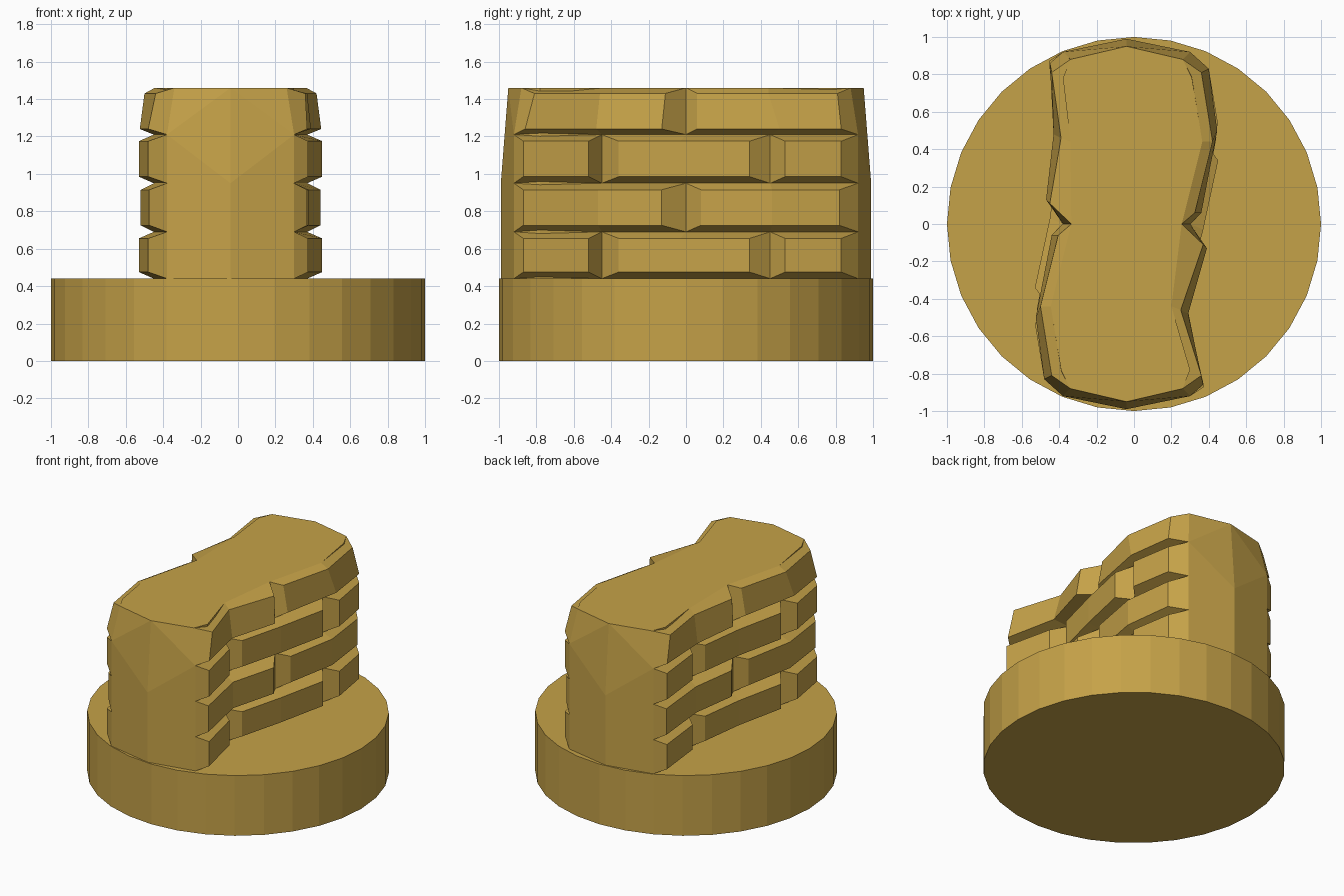
import bpy, bmesh, math

if "Cube" in bpy.data.objects:
    bpy.data.objects.remove(bpy.data.objects["Cube"])

CX = -0.04                                # wall axis in x
Z = [0.44, 0.69, 0.95, 1.21, 1.46]        # course heights

mat = bpy.data.materials.new("ochre_stone")
mat.diffuse_color = (0.56, 0.36, 0.065, 1)
mat.use_nodes = True
mat.node_tree.nodes["Principled BSDF"].inputs["Base Color"].default_value = mat.diffuse_color


def make(name, verts, faces):
    bm = bmesh.new()
    vs = [bm.verts.new(v) for v in verts]
    for f in faces:
        bm.faces.new([vs[i] for i in f])
    bmesh.ops.recalc_face_normals(bm, faces=bm.faces)
    me = bpy.data.meshes.new(name)
    bm.to_mesh(me)
    bm.free()
    me.materials.append(mat)
    ob = bpy.data.objects.new(name, me)
    bpy.context.collection.objects.link(ob)
    return ob


# round pedestal
N = 32
ring = [(math.cos(2 * math.pi * i / N), math.sin(2 * math.pi * i / N)) for i in range(N)]
make("round_base", [(x, y, z) for z in (0, Z[0]) for x, y in ring],
     [tuple(range(N)), tuple(range(N, 2 * N))]
     + [(i, (i + 1) % N, N + (i + 1) % N, N + i) for i in range(N)])


# wall side lines in (distance from axis, y); d widens the waist
def low_line(d):
    return [(.34, .92), (.41, .45), (.34, 0), (.23 + d, -.45), (.34, -.92)]


def top_line(d):
    return [(.30, .88), (.405, .44), (.295, 0), (.24 + d, -.44), (.30, -.88)]


def place(p, s, z):
    return (CX + s * p[0], s * p[1], z)


SIDES = [("right", 1, 0.0), ("left", -1, 0.06)]

# wavy core with pointed, tapering ends
low, mid, top, peaks = [], [], [], []
for _, s, d in SIDES:
    lo, hi = low_line(d), top_line(d)
    lo = lo[:1] + [(.36, .78)] + lo[1:4] + [(.33, -.78)] + lo[4:]
    hi = hi[:1] + [(.35, .78)] + hi[1:4] + [(.34, -.78)] + hi[4:]
    peaks.append(len(low) + len(lo))
    low += [place(p, s, Z[0]) for p in lo] + [place((0, -.99), s, Z[0])]
    mid += [place(p, s, Z[3]) for p in lo] + [place((0, -.99), s, Z[2])]
    top += [place(p, s, Z[4]) for p in hi] + [place((0, -.95), s, Z[4])]
n = len(low)
faces = [tuple(range(n)), tuple(range(2 * n, 3 * n))]
for i in range(n):
    j = (i + 1) % n
    faces.append((i, j, n + j, n + i))
    if j in peaks:
        faces += [(n + i, n + j, 2 * n + j), (n + i, 2 * n + j, 2 * n + i)]
    elif i in peaks:
        faces += [(n + i, n + j, 2 * n + i), (n + j, 2 * n + j, 2 * n + i)]
    else:
        faces += [(n + i, n + j, 2 * n + j), (n + i, 2 * n + j, 2 * n + i)]
make("wall_core", low + mid + top, faces)


def stone(name, s, base_lo, out_lo, out_hi, base_hi, z0, z1, g=0.035):
    """Chamfered block lofted from its joint lines to its outer face."""
    rows = [(base_lo, z0), (out_lo, z0 + g), (out_hi, z1 - g), (base_hi, z1)]
    k = len(base_lo)
    verts = [place(p, s, z) for line, z in rows for p in line]
    quads = [(r * k + i, r * k + i + 1, ((r + 1) % 4) * k + i + 1, ((r + 1) % 4) * k + i)
             for r in range(4) for i in range(k - 1)]
    ends = [(0, k, 2 * k, 3 * k), (k - 1, 2 * k - 1, 3 * k - 1, 4 * k - 1)]
    make(name, verts, quads + ends)


for side, s, d in SIDES:
    b, t = low_line(d), top_line(d)
    # three-stone courses
    three = [(b[:2], [(.44, .83), (.49, .53)]),
             (b[1:4], [(.49, .34), (.41, -.03), (.325 + d * .7, -.36)]),
             (b[3:], [(.335 + d * .7, -.52), (.415, -.87)])]
    # two-stone courses
    two = [(b[:3], [(.435, .82), (.48, .46), (.41, .08)]),
           (b[2:], [(.42, -.13), (.33 + d * .7, -.47), (.41, -.87)])]
    for c, course in ((0, three), (1, two), (2, three)):
        for i, (base, out) in enumerate(course):
            stone(f"{side}_stone_{c + 1}_{i + 1}", s, base, out, out, base, Z[c], Z[c + 1])
    # leaning top course
    crown = [(b[:3], [(.44, .83), (.485, .50), (.40, .06)],
              [(.40, .81), (.46, .44), (.365, .06)], t[:3]),
             (b[2:], [(.43, -.13), (.33 + d, -.48), (.41, -.86)],
              [(.41, -.11), (.29 + d, -.46), (.40, -.81)], t[2:])]
    for i, (b0, o0, o1, b1) in enumerate(crown):
        stone(f"{side}_crown_stone_{i + 1}", s, b0, o0, o1, b1, Z[3], Z[4], 0.03)
